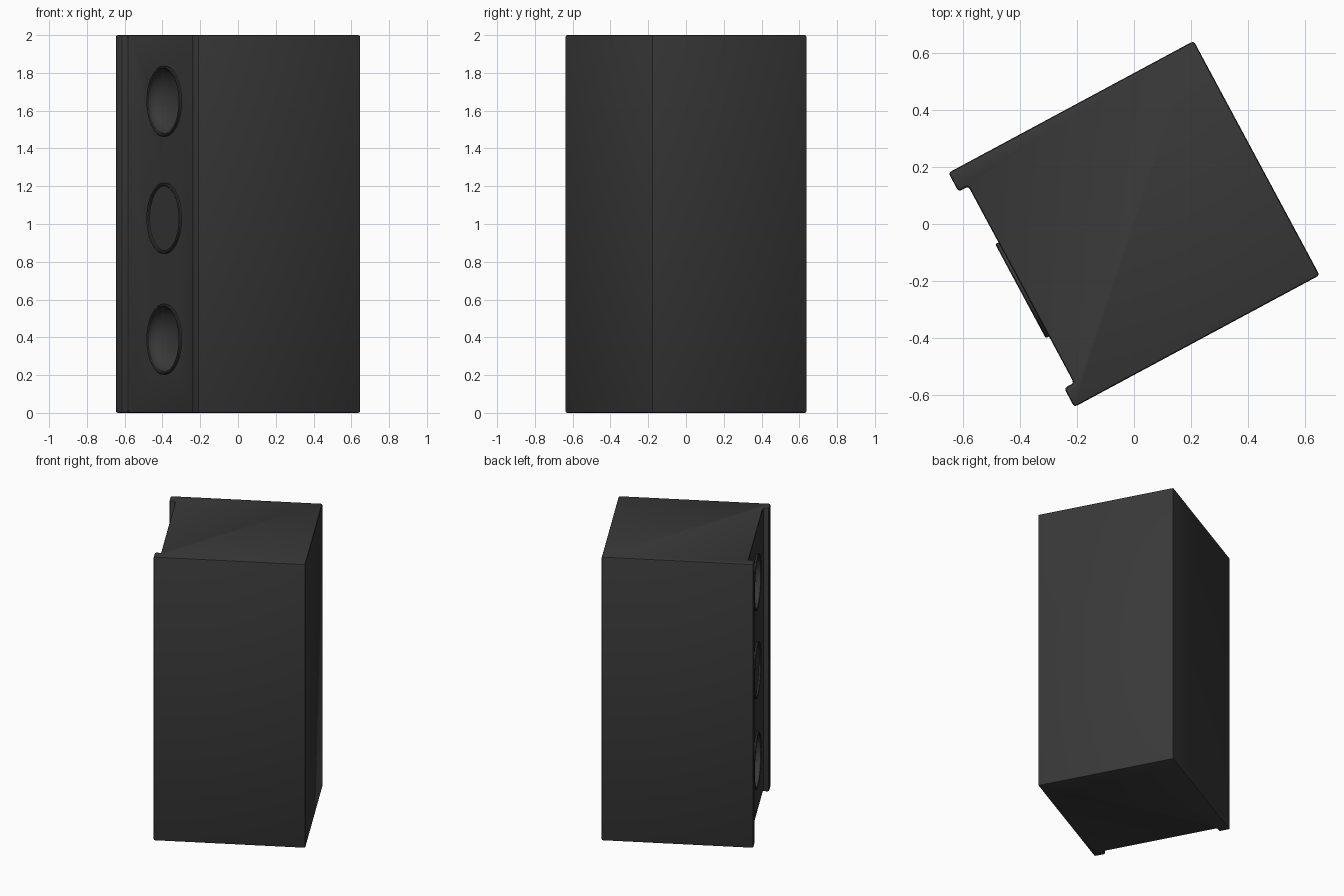
import bpy, bmesh, math
from mathutils import Vector, Matrix

if "Cube" in bpy.data.objects:
    bpy.data.objects.remove(bpy.data.objects["Cube"])

ANGLE = math.radians(28.25)
HALF_D, HALF_W, HEIGHT = 0.488, 0.466, 2.0
FACE, LIP_Y = -0.449, 0.391           # recessed baffle plane, inner side of the lips
DRIVER_Y, DRIVER_Z = -0.019, (0.39, 1.03, 1.65)
TURN = Matrix.Rotation(ANGLE, 4, 'Z')

mat = bpy.data.materials.new("dark_cabinet")
mat.diffuse_color = (0.04, 0.04, 0.04, 1)
mat.use_nodes = True
mat.node_tree.nodes["Principled BSDF"].inputs["Base Color"].default_value = mat.diffuse_color


def make_object(name, bm):
    bmesh.ops.recalc_face_normals(bm, faces=bm.faces)
    bm.transform(TURN)
    me = bpy.data.meshes.new(name)
    bm.to_mesh(me)
    bm.free()
    ob = bpy.data.objects.new(name, me)
    bpy.context.collection.objects.link(ob)
    me.materials.append(mat)
    return ob


def lathe(name, profile, z, closed=True, steps=64):
    """Spin (depth, radius) points around the driver's axis."""
    bm = bmesh.new()
    c = Vector((FACE, DRIVER_Y, z))
    vs = [bm.verts.new(c + Vector((d, 0, r))) for d, r in profile]
    es = [bm.edges.new(p) for p in zip(vs, vs[1:])]
    if closed:
        es.append(bm.edges.new((vs[-1], vs[0])))
    bmesh.ops.spin(bm, geom=vs + es, cent=c, axis=(1, 0, 0),
                   angle=math.tau, steps=steps)
    bmesh.ops.remove_doubles(bm, verts=bm.verts, dist=1e-5)
    return make_object(name, bm)


def activate(ob):
    bpy.ops.object.select_all(action='DESELECT')
    ob.select_set(True)
    bpy.context.view_layer.objects.active = ob


# Cabinet: channel-shaped plan with two full-height front lips
bm = bmesh.new()
half = [(HALF_D, HALF_W), (-HALF_D, HALF_W), (-HALF_D, LIP_Y), (FACE, LIP_Y)]
plan = half + [(x, -y) for x, y in reversed(half)]
base = bm.faces.new([bm.verts.new((x, y, 0)) for x, y in plan])
ext = bmesh.ops.extrude_face_region(bm, geom=[base])
bmesh.ops.translate(bm, vec=(0, 0, HEIGHT),
                    verts=[v for v in ext['geom'] if isinstance(v, bmesh.types.BMVert)])
cabinet = make_object("cabinet", bm)
activate(cabinet)
bev = cabinet.modifiers.new("soft_edges", 'BEVEL')
bev.width, bev.segments = 0.01, 2
bpy.ops.object.modifier_apply(modifier=bev.name)

# Concave driver bowls, carved into the baffle
R, DEPTH, N = 0.174, 0.1, 10
bowl = [(-0.03, 0), (-0.03, R)]
bowl += [(DEPTH * math.sin(t), R * math.cos(t))
         for t in (math.pi / 2 * i / N for i in range(N))] + [(DEPTH, 0)]
for i, z in enumerate(DRIVER_Z):
    cutter = lathe(f"bowl_cutter_{i}", bowl, z, closed=False)
    cutter.hide_render = True
    activate(cabinet)
    cut = cabinet.modifiers.new("bowl", 'BOOLEAN')
    cut.object, cut.operation, cut.solver = cutter, 'DIFFERENCE', 'EXACT'
    bpy.ops.object.modifier_apply(modifier=cut.name)
    bpy.data.objects.remove(cutter)
activate(cabinet)
bpy.ops.object.shade_smooth_by_angle(angle=math.radians(30))

# Raised driver rims
rim = [(0.005, 0.187), (-0.009, 0.187), (-0.013, 0.183),
       (-0.013, 0.177), (-0.009, 0.172), (0.005, 0.172)]
for i, z in enumerate(DRIVER_Z):
    activate(lathe(f"driver_rim_{i}", rim, z))
    bpy.ops.object.shade_smooth_by_angle(angle=math.radians(30))
